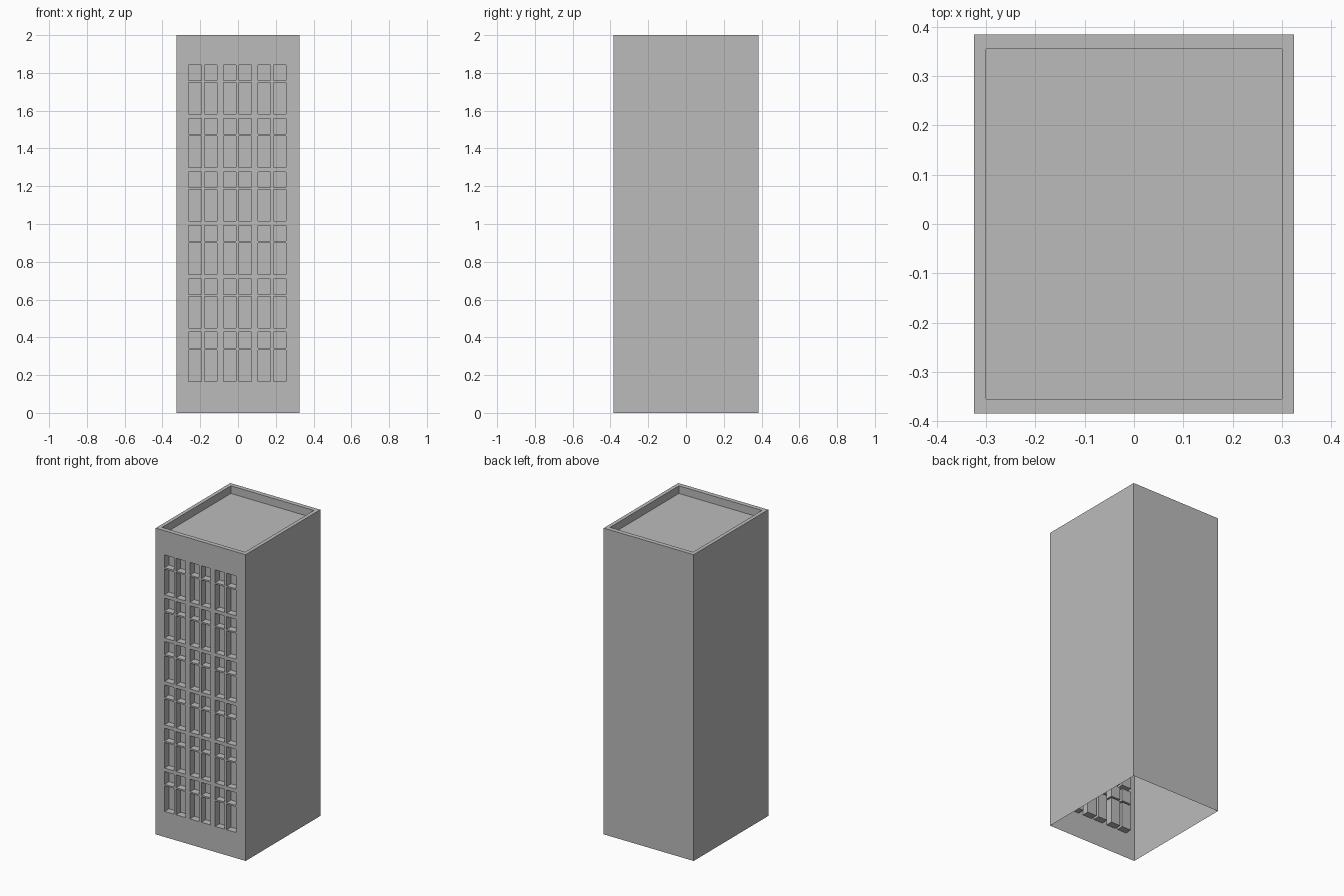
import bpy, bmesh
from mathutils import Vector

cube = bpy.data.objects.get("Cube")
if cube:
    bpy.data.objects.remove(cube, do_unlink=True)

W, D, H = 0.65, 0.77, 2.0
RIM_X, RIM_Y, ROOF_DROP = 0.035, 0.04, 0.05
FLOORS, PITCH, SILL = 6, 0.283, 0.167
WINDOW_DEPTH = 0.045

# Window columns and the two panes of each storey, as (low, high) spans
columns = [(c + a, c + b) for c in (-0.186, -0.003, 0.18)
           for a, b in ((-0.075, -0.008), (0.008, 0.075))]
rows = [(SILL + i * PITCH + a, SILL + i * PITCH + b)
        for i in range(FLOORS) for a, b in ((0, 0.167), (0.177, 0.26))]


def make_material(name, rgb):
    mat = bpy.data.materials.new(name)
    mat.use_nodes = True
    mat.diffuse_color = (*rgb, 1)
    mat.node_tree.nodes["Principled BSDF"].inputs["Base Color"].default_value = (*rgb, 1)
    return mat


def facing(bm, direction):
    bm.normal_update()
    return [f for f in bm.faces if f.normal.dot(Vector(direction)) > 0.9]


def push(bm, faces, offset):
    # Extrude each face on its own and move it by the offset
    new = bmesh.ops.extrude_discrete_faces(bm, faces=faces)["faces"]
    verts = list({v for f in new for v in f.verts})
    bmesh.ops.translate(bm, verts=verts, vec=offset)


# Hollow tower shell, open underneath
bm = bmesh.new()
bmesh.ops.create_cube(bm, size=1)
bmesh.ops.scale(bm, verts=bm.verts, vec=(W, D, H))
bmesh.ops.translate(bm, verts=bm.verts, vec=(0, 0, H / 2))
bmesh.ops.delete(bm, geom=facing(bm, (0, 0, -1)), context="FACES_ONLY")

# Parapet rim around the sunken roof
roof = facing(bm, (0, 0, 1))
bmesh.ops.inset_individual(bm, faces=roof, thickness=RIM_X)
for v in roof[0].verts:
    v.co.y *= (D / 2 - RIM_Y) / (D / 2 - RIM_X)
push(bm, roof, (0, 0, -ROOF_DROP))

# Cut the front wall along all window edges
cuts = [((x, 0, 0), (1, 0, 0)) for span in columns for x in span]
cuts += [((0, 0, z), (0, 0, 1)) for span in rows for z in span]
for co, no in cuts:
    wall = [f for f in facing(bm, (0, -1, 0)) if f.calc_center_median().y < -D / 2 + 0.01]
    geom = wall + list({e for f in wall for e in f.edges}) + list({v for f in wall for v in f.verts})
    bmesh.ops.bisect_plane(bm, geom=geom, plane_co=co, plane_no=no, dist=1e-5)


# Recess the window panes
def is_window(f):
    c = f.calc_center_median()
    return (c.y < -D / 2 + 0.01 and any(a < c.x < b for a, b in columns)
            and any(a < c.z < b for a, b in rows))


push(bm, [f for f in facing(bm, (0, -1, 0)) if is_window(f)], (0, WINDOW_DEPTH, 0))

mesh = bpy.data.meshes.new("tower_block")
bm.to_mesh(mesh)
bm.free()
mesh.materials.append(make_material("concrete grey", (0.5, 0.5, 0.5)))
tower = bpy.data.objects.new("tower_block", mesh)
bpy.context.collection.objects.link(tower)
